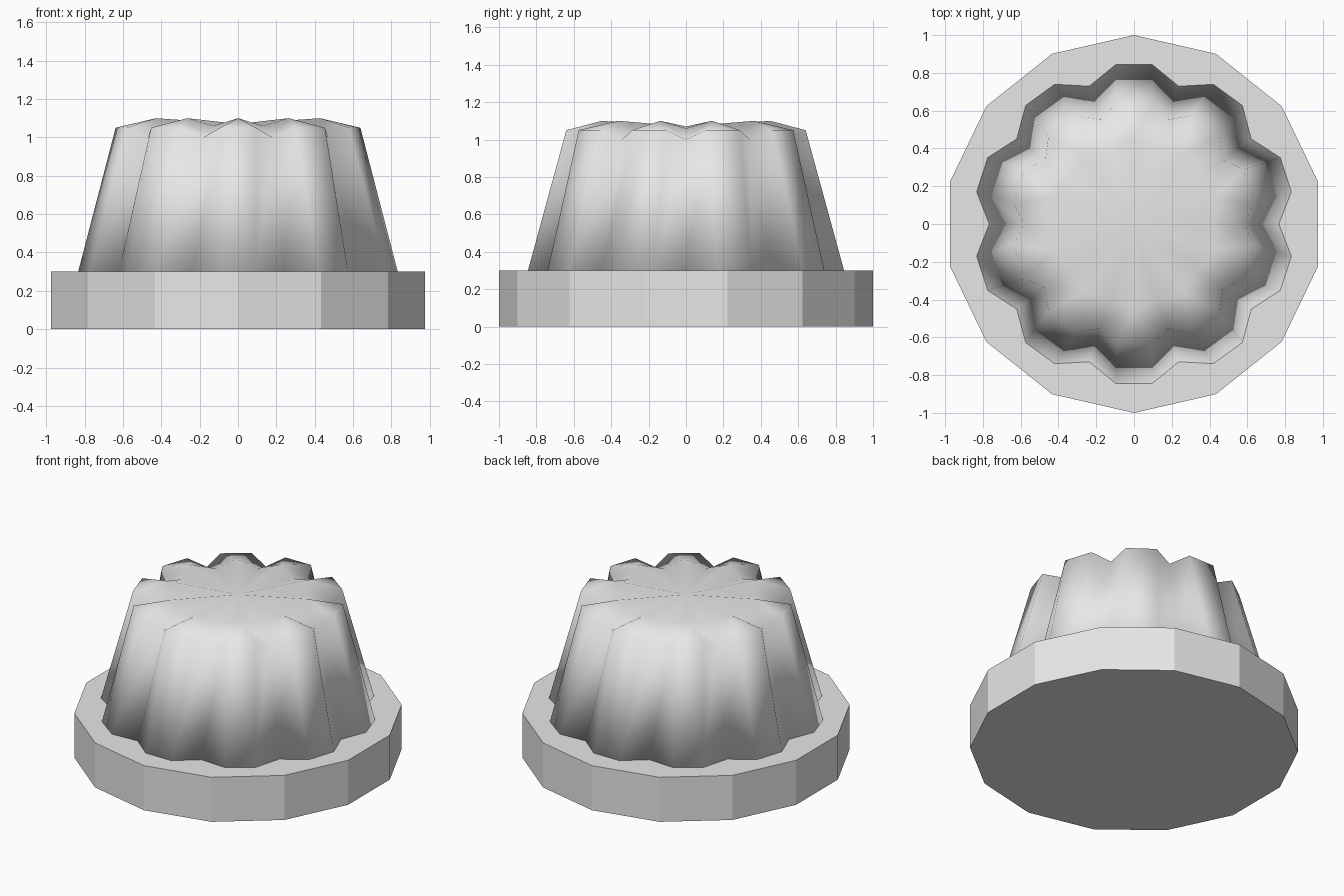
import bpy
import bmesh
from math import sin, cos, pi
from mathutils import Vector

cube = bpy.data.objects.get("Cube")
if cube:
    bpy.data.objects.remove(cube, do_unlink=True)

LOBES = 10
SIDES = 14
PLATE_TOP = 0.3

grey = bpy.data.materials.new("light_grey")
grey.use_nodes = True
grey.diffuse_color = (0.8, 0.8, 0.8, 1)
grey.node_tree.nodes["Principled BSDF"].inputs["Base Color"].default_value = (0.8, 0.8, 0.8, 1)


def polar(radius, angle, z):
    return Vector((radius * cos(angle), radius * sin(angle), z))


def scalloped_ring(bm, reach, half_width, valley, z_lobe, z_valley):
    """Blunt lobes with a single vertex in each valley between them."""
    ring = []
    for i in range(LOBES):
        a = pi / 2 + i * 2 * pi / LOBES
        side = Vector((-sin(a), cos(a), 0)) * half_width
        tip = polar(reach, a, z_lobe)
        for p in (tip - side, tip + side, polar(valley, a + pi / LOBES, z_valley)):
            ring.append(bm.verts.new(p))
    return ring


def base_ring(bm):
    return scalloped_ring(bm, 0.845, 0.095, 0.767, PLATE_TOP, PLATE_TOP)


def loop_edges(bm, ring):
    return [bm.edges.new((v, ring[(i + 1) % len(ring)])) for i, v in enumerate(ring)]


def make_object(name, bm, smooth):
    for f in bm.faces:
        f.smooth = smooth
    mesh = bpy.data.meshes.new(name)
    bm.to_mesh(mesh)
    bm.free()
    mesh.materials.append(grey)
    obj = bpy.data.objects.new(name, mesh)
    bpy.context.collection.objects.link(obj)
    return obj


# Plate: a flat-sided disc whose top opens around the scalloped body
bm = bmesh.new()
low, high = [
    [bm.verts.new(polar(1, pi / 2 + i * 2 * pi / SIDES, z)) for i in range(SIDES)]
    for z in (0, PLATE_TOP)
]
for i in range(SIDES):
    j = (i + 1) % SIDES
    bm.faces.new((low[i], low[j], high[j], high[i]))
bm.faces.new(low[::-1])
rim = [bm.edges.get((high[i], high[(i + 1) % SIDES])) for i in range(SIDES)]
opening = loop_edges(bm, base_ring(bm))
top = bmesh.ops.triangle_fill(bm, edges=rim + opening, use_beauty=True, normal=(0, 0, 1))
for f in top["geom"]:
    if isinstance(f, bmesh.types.BMFace):
        f.normal_update()
        if f.normal.z < 0:
            f.normal_flip()
make_object("plate", bm, False)

# Body: tapering scalloped wall, raised lobe tips and a shallow middle
bm = bmesh.new()
bottom = base_ring(bm)
shoulder = scalloped_ring(bm, 0.64, 0.095, 0.58, 1.05, 1.0)
count = len(bottom)
for i in range(count):
    j = (i + 1) % count
    bm.faces.new((bottom[i], bottom[j], shoulder[j], shoulder[i]))

peaks, dips = [], []
for i in range(LOBES):
    a = pi / 2 + i * 2 * pi / LOBES
    peaks.append(bm.verts.new(polar(0.45, a, 1.1)))
    dips.append(bm.verts.new(polar(0.42, a + pi / LOBES, 1.06)))
centre = bm.verts.new((0, 0, 1.07))
for i in range(LOBES):
    left, right, valley = shoulder[3 * i:3 * i + 3]
    following = shoulder[(3 * i + 3) % count]
    peak, dip, next_peak = peaks[i], dips[i], peaks[(i + 1) % LOBES]
    for tri in ((left, right, peak), (right, valley, peak), (valley, dip, peak),
                (valley, following, next_peak), (valley, next_peak, dip),
                (peak, dip, centre), (dip, next_peak, centre)):
        bm.faces.new(tri)
bm.normal_update()
body = make_object("scalloped_body", bm, True)

# Thin wall with its inner layer turned outwards
shell = body.modifiers.new("wall", "SOLIDIFY")
shell.thickness = 0.08
shell.offset = -1
shell.use_flip_normals = True
